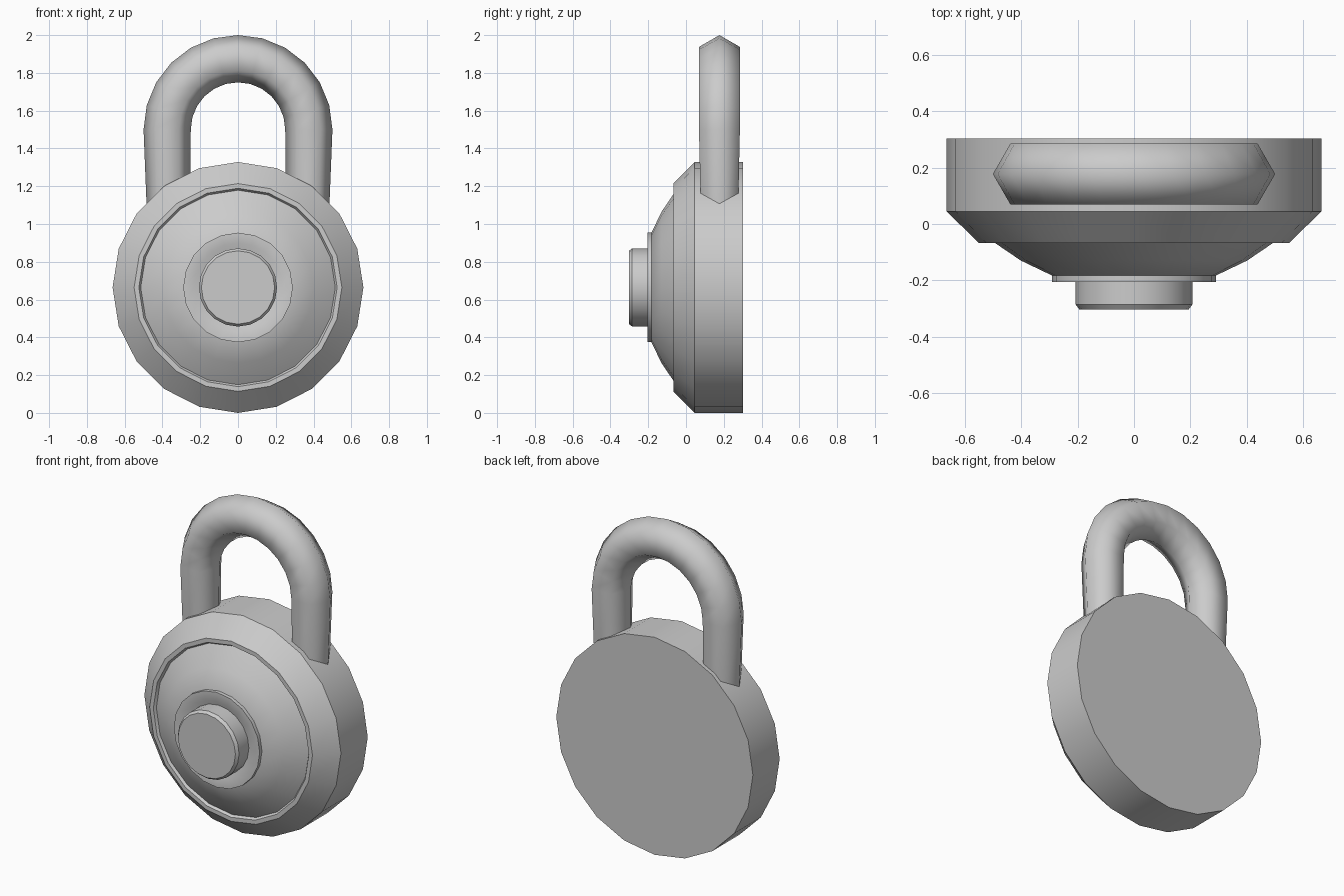
import bpy, bmesh, math
from mathutils import Vector

if "Cube" in bpy.data.objects:
    bpy.data.objects.remove(bpy.data.objects["Cube"])

CZ = 0.664  # height of the dial axis


def finish(name, bm, angle):
    bmesh.ops.recalc_face_normals(bm, faces=bm.faces)
    mesh = bpy.data.meshes.new(name)
    bm.to_mesh(mesh)
    bm.free()
    ob = bpy.data.objects.new(name, mesh)
    bpy.context.collection.objects.link(ob)
    bpy.ops.object.select_all(action='DESELECT')
    ob.select_set(True)
    bpy.context.view_layer.objects.active = ob
    bpy.ops.object.shade_smooth_by_angle(angle=math.radians(angle))
    return ob


def skin(bm, rings, caps=True):
    """Join successive vertex rings with quads and close both ends."""
    loops = [[bm.verts.new(p) for p in ring] for ring in rings]
    n = len(loops[0])
    for a, b in zip(loops, loops[1:]):
        for i in range(n):
            j = (i + 1) % n
            bm.faces.new((a[i], a[j], b[j], b[i]))
    if caps:
        bm.faces.new(loops[0])
        bm.faces.new(loops[-1])


def lathe(name, profile, sides=20):
    """Turn a (radius, y) profile about the dial axis."""
    bm = bmesh.new()
    turns = [math.tau * i / sides for i in range(sides)]
    skin(bm, [[(r * math.sin(t), y, CZ + r * math.cos(t)) for t in turns]
              for r, y in profile])
    return finish(name, bm, 30)


# Case: flat back, chamfered front rim, narrow groove, domed face
lathe("case", [(0.664, 0.303), (0.664, 0.045), (0.55, -0.067), (0.525, -0.067),
               (0.515, -0.052), (0.40, -0.13), (0.285, -0.185)])

# Raised collar with a sloping inner recess
lathe("dial_collar", [(0.29, -0.17), (0.29, -0.205), (0.235, -0.205), (0.20, -0.187)])

# Dial knob with a small front bevel
lathe("dial_knob", [(0.207, -0.18), (0.207, -0.285), (0.194, -0.302)])

# Shackle: hexagonal tube along a U path, legs slightly tapered into the case
R, TUBE, TOP, Y = 0.375, 0.125, 1.5, 0.177
steps = 12
path = [(Vector((R - 0.007, Y, 1.0)), 0.0, 0.112)]
for k in range(steps + 1):
    a = math.pi * k / steps
    path.append((Vector((R * math.cos(a), Y, TOP + R * math.sin(a))), a, TUBE))
path.append((Vector((-R + 0.007, Y, 1.0)), math.pi, 0.112))

rings = []
for centre, a, rad in path:
    outward = Vector((math.cos(a), 0, math.sin(a)))
    rings.append([centre + outward * rad * math.cos(t) + Vector((0, rad * math.sin(t), 0))
                  for t in (math.tau * i / 6 for i in range(6))])
bm = bmesh.new()
skin(bm, rings)
finish("shackle", bm, 65)
